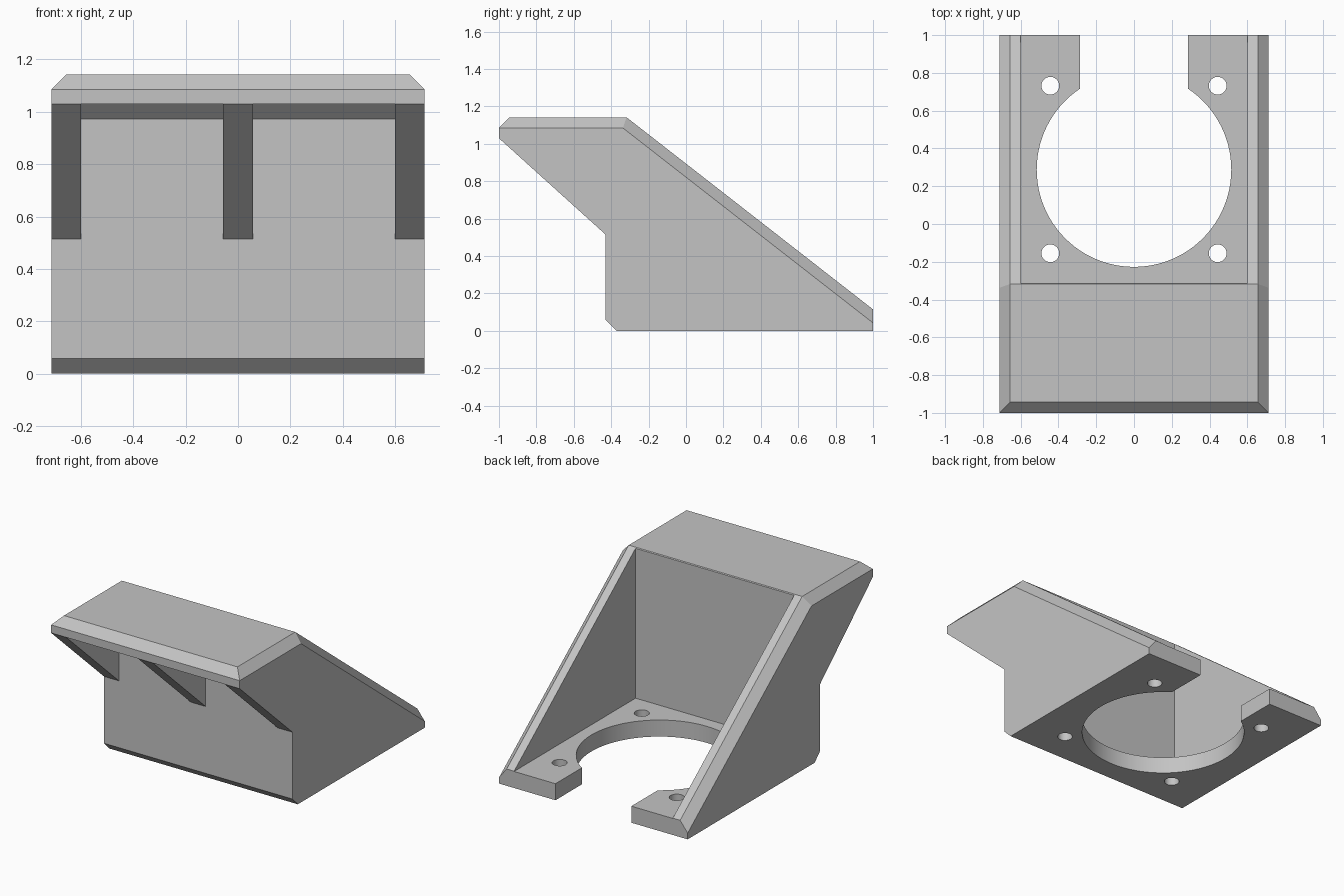
import bpy, bmesh, math

default = bpy.data.objects.get("Cube")
if default:
    bpy.data.objects.remove(default, do_unlink=True)

HALF = 0.713      # half width of the bracket
WALL = 0.113      # plate thickness
CHAMFER = 0.057

grey = bpy.data.materials.new("light grey")
grey.use_nodes = True
grey.diffuse_color = (0.55, 0.55, 0.55, 1)
grey.node_tree.nodes["Principled BSDF"].inputs["Base Color"].default_value = grey.diffuse_color


def to_object(name, bm):
    bmesh.ops.recalc_face_normals(bm, faces=bm.faces)
    mesh = bpy.data.meshes.new(name)
    bm.to_mesh(mesh)
    bm.free()
    mesh.materials.append(grey)
    obj = bpy.data.objects.new(name, mesh)
    bpy.context.collection.objects.link(obj)
    return obj


def prism(profile, x0, x1):
    """Extrude a (y, z) outline along x."""
    bm = bmesh.new()
    face = bm.faces.new([bm.verts.new((x0, y, z)) for y, z in profile])
    new = bmesh.ops.extrude_face_region(bm, geom=[face])["geom"]
    verts = [v for v in new if isinstance(v, bmesh.types.BMVert)]
    bmesh.ops.translate(bm, verts=verts, vec=(x1 - x0, 0, 0))
    return bm


def box(name, x, y, z):
    return to_object(name, prism([(y[0], z[0]), (y[1], z[0]), (y[1], z[1]), (y[0], z[1])], *x))


def cylinder(name, x, y, radius, sides):
    bm = bmesh.new()
    bmesh.ops.create_cone(bm, cap_ends=True, segments=sides, radius1=radius,
                          radius2=radius, depth=0.5)
    bmesh.ops.translate(bm, verts=bm.verts, vec=(x, y, 0.05))
    return to_object(name, bm)


# Solid body with overhanging top plate
body_outline = [(-1, 1.03), (-1, 1.142), (-0.318, 1.142), (1, 0.115), (1, 0),
                (-0.372, 0), (-0.43, 0.058), (-0.43, 0.973), (-0.487, 1.03)]
bm = prism(body_outline, -HALF, HALF)

# Chamfer the front lip and the outer edges of the top and slope
edges = []
for e in bm.edges:
    a, b = (v.co for v in e.verts)
    on_top = min(a.z, b.z) > 1.1
    side_edge = abs(a.x - b.x) < 0.01
    lip = on_top and max(a.y, b.y) < -0.9
    slope = side_edge and max(a.z, b.z) > 1.1 and abs(a.y - b.y) > 1
    if lip or slope or (on_top and side_edge):
        edges.append(e)
bmesh.ops.bevel(bm, geom=edges, offset=CHAMFER, segments=1, affect='EDGES',
                profile=0.5, offset_type='OFFSET')
body = to_object("bracket_body", bm)

# Cavity, round opening, slot and screw holes
cutters = [
    box("cavity_cutter", (WALL - HALF, HALF - WALL), (-0.312, 1.2), (WALL, 1.5)),
    cylinder("opening_cutter", 0, 0.288, 0.515, 96),
    box("slot_cutter", (-0.287, 0.287), (0.5, 1.2), (-0.2, 0.3)),
]
for x in (-0.443, 0.443):
    for y in (-0.155, 0.732):
        cutters.append(cylinder("screw_hole_cutter", x, y, 0.047, 32))

bpy.context.view_layer.objects.active = body
for cutter in cutters:
    mod = body.modifiers.new("cut", 'BOOLEAN')
    mod.operation = 'DIFFERENCE'
    mod.solver = 'EXACT'
    mod.object = cutter
    bpy.ops.object.modifier_apply(modifier=mod.name)
    bpy.data.objects.remove(cutter, do_unlink=True)

bpy.ops.object.select_all(action='DESELECT')
body.select_set(True)
bpy.ops.object.shade_smooth_by_angle(angle=math.radians(25))

# Sloping ribs under the overhang
rib_outline = [(-1, 1.03), (-0.487, 1.03), (-0.43, 0.973), (-0.43, 0.515)]
for name, x in (("right_rib", -HALF), ("middle_rib", -WALL / 2), ("left_rib", HALF - WALL)):
    to_object(name, prism(rib_outline, x, x + WALL))
